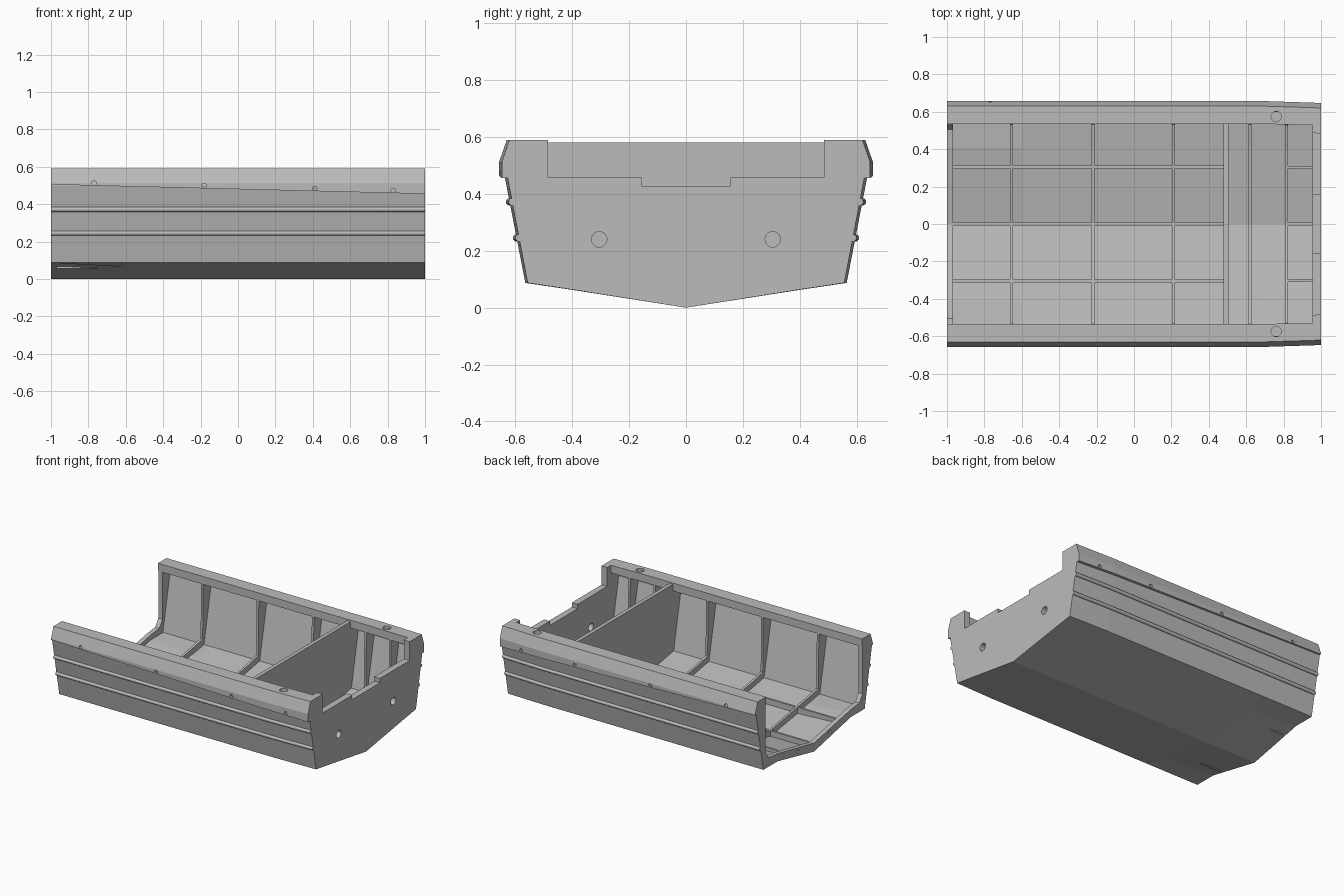
import bpy, bmesh, math
from mathutils import Matrix

old = bpy.data.objects.get("Cube")
if old:
    bpy.data.objects.remove(old, do_unlink=True)

grey = bpy.data.materials.new("hull_grey")
grey.use_nodes = True
grey.diffuse_color = (0.5, 0.5, 0.5, 1)
grey.node_tree.nodes["Principled BSDF"].inputs["Base Color"].default_value = (0.5, 0.5, 0.5, 1)


def finish(name, bm):
    bmesh.ops.recalc_face_normals(bm, faces=bm.faces)
    mesh = bpy.data.meshes.new(name)
    bm.to_mesh(mesh)
    bm.free()
    mesh.materials.append(grey)
    obj = bpy.data.objects.new(name, mesh)
    bpy.context.collection.objects.link(obj)
    return obj


def taper(x):
    return 1 - 0.015 * max(0, (x - 0.7) / 0.3)


def loft(name, xs, section):
    """Join closed (y, z) sections along x and cap both ends."""
    bm = bmesh.new()
    rings = [[bm.verts.new((x, y * taper(x), z)) for y, z in section(x)] for x in xs]
    n = len(rings[0])
    for a, b in zip(rings, rings[1:]):
        for i in range(n):
            j = (i + 1) % n
            bm.faces.new((a[i], a[j], b[j], b[i]))
    bm.faces.new(rings[0])
    bm.faces.new(rings[-1])
    return finish(name, bm)


def box(name, x0, x1, y, width, z0, z1):
    loft(name, (x0, x1), lambda x: [(y - width / 2, z0), (y + width / 2, z0),
                                    (y + width / 2, z1), (y - width / 2, z1)])


def shoulder(x):
    """Height of the bottom at the shoulder, flatter near the open end."""
    return 0.064 + 0.023 * max(0, (-0.6 - x) / 0.4)


def profile(x, d):
    """Half hull section from keel to rim, moved inward by d."""
    return [(0, d), (0.41, shoulder(x) + d), (0.565 - d, 0.087 + d),
            (0.645 - d, 0.5), (0.62 - d, 0.575)]


def both(half):
    """Open half line from the keel, continued on the other side."""
    return [(-y, z) for y, z in reversed(half[1:])] + half


def band(outer, inner):
    return both(outer) + both(inner)[::-1]


def cut(obj, holes):
    """Drill holes given as (axis, centre, radius, length)."""
    bm = bmesh.new()
    for axis, centre, radius, length in holes:
        turn = {"x": Matrix.Rotation(math.pi / 2, 4, "Y"),
                "y": Matrix.Rotation(math.pi / 2, 4, "X"),
                "z": Matrix.Identity(4)}[axis]
        bmesh.ops.create_cone(bm, cap_ends=True, segments=24, radius1=radius, radius2=radius,
                              depth=length, matrix=Matrix.Translation(centre) @ turn)
    cutter = finish("hole_cutter", bm)
    cutter.hide_render = True
    mod = obj.modifiers.new("holes", "BOOLEAN")
    mod.operation = "DIFFERENCE"
    mod.solver = "EXACT"
    mod.object = cutter
    bpy.context.view_layer.objects.active = obj
    bpy.ops.object.modifier_apply(modifier=mod.name)
    bpy.data.objects.remove(cutter, do_unlink=True)


STATIONS = (-1, -0.6, 0.7, 1)

# Hull skin
loft("hull_shell", STATIONS, lambda x: band(profile(x, 0), profile(x, 0.02)))


# Rib frames
def frame_section(x):
    inner = [(0, 0.06), (0.41, shoulder(x) + 0.06), (0.53, 0.15), (0.535, 0.56)]
    return band(profile(x, 0.01), inner)


for i, x in enumerate((-0.655, -0.22, 0.21, 0.62, 0.815)):
    loft(f"rib_frame_{i + 1}", (x - 0.008, x + 0.008), frame_section)

# Flange around the open end
flange = loft("open_end_flange", (-1, -0.968), lambda x: band(
    profile(x, 0.005), [(0, 0.06), (0.41, 0.14), (0.505, 0.15), (0.54, 0.2), (0.54, 0.57)]))
cut(flange, [("x", (-1, s * 0.18, 0.068), 0.012, 0.1) for s in (-1, 1)])

# Bulkhead across the hull
loft("bulkhead", (0.478, 0.504), lambda x: both(profile(x, 0.01)[:4] + [(0.6, 0.58)]))

# Transom with stepped notch and drain holes
transom = loft("transom", (0.955, 1), lambda x: both(
    profile(x, 0.003)[:4] + [(0.62, 0.59), (0.492, 0.59), (0.492, 0.457),
                             (0.157, 0.457), (0.157, 0.426)]))
cut(transom, [("x", (0.98, s * 0.305, 0.24), 0.027, 0.2) for s in (-1, 1)])

# Floor stringers
for i, y in enumerate((-0.305, 0, 0.305)):
    base = abs(y) * 0.155 + 0.01
    box(f"long_stringer_{i + 1}", -0.97, 0.48, y, 0.014, base, base + 0.05)
    box(f"aft_stringer_{i + 1}", 0.815, 0.96, y, 0.014, base, base + 0.05)


def guard_low(x):
    return 0.48 - 0.025 * x


for s, side in ((-1, "right"), (1, "left")):
    # Gunwale with sloping lower edge, deck sockets and bolt holes
    rail = loft(f"gunwale_{side}", STATIONS, lambda x: [
        (s * y, z) for y, z in ((0.535, 0.59), (0.63, 0.59), (0.657, 0.512),
                                (0.657, guard_low(x)), (0.625, guard_low(x)),
                                (0.61, 0.535), (0.535, 0.535))])
    holes = [("z", (0.76, s * 0.575, 0.59), 0.027, 0.07)]
    holes += [("y", (x, s * 0.66, guard_low(x) + 0.014), 0.012, 0.04)
              for x in (-0.77, -0.18, 0.41, 0.83)]
    cut(rail, holes)

    # Round rubbing strakes along the side
    for level, z in (("lower", 0.245), ("upper", 0.372)):
        y = 0.565 + (z - 0.087) * 0.194
        strake = loft(f"{level}_strake_{side}", STATIONS, lambda x: [
            (s * (y + 0.013 * math.cos(a * math.pi / 6)), z + 0.013 * math.sin(a * math.pi / 6))
            for a in range(12)])
        bpy.ops.object.select_all(action="DESELECT")
        strake.select_set(True)
        bpy.context.view_layer.objects.active = strake
        bpy.ops.object.shade_smooth_by_angle(angle=math.radians(40))
